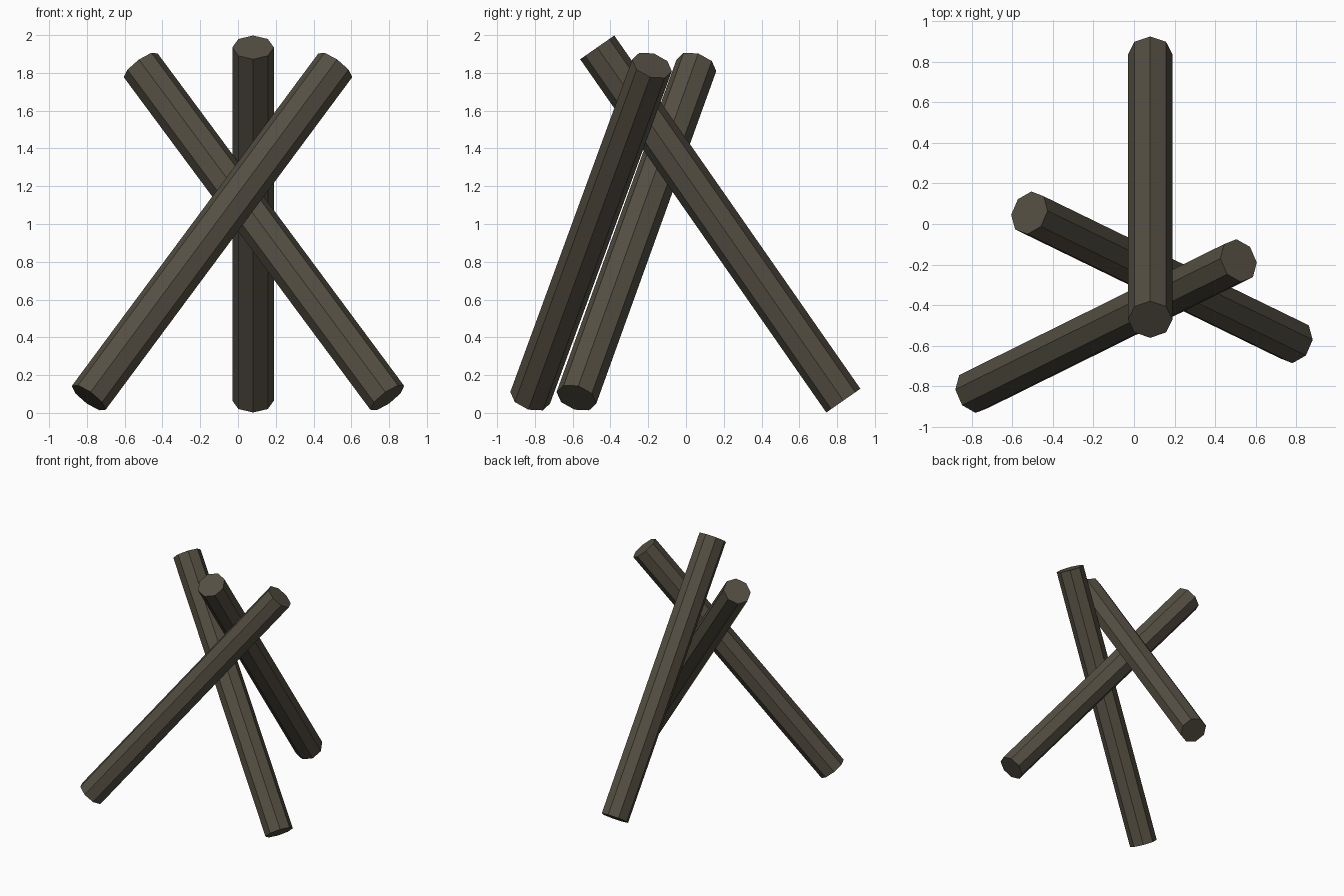
import bpy
from mathutils import Vector

if "Cube" in bpy.data.objects:
    bpy.data.objects.remove(bpy.data.objects["Cube"])

wood = bpy.data.materials.new("dark weathered wood")
wood.diffuse_color = (0.09, 0.078, 0.055, 1)
wood.use_nodes = True
wood.node_tree.nodes["Principled BSDF"].inputs["Base Color"].default_value = wood.diffuse_color


def pole(name, bottom, top, radius=0.11):
    """Eight-sided flat-shaded log running between two end centres."""
    a, b = Vector(bottom), Vector(top)
    axis = b - a
    bpy.ops.mesh.primitive_cylinder_add(vertices=8, radius=radius, depth=axis.length)
    ob = bpy.context.object
    ob.name = name
    ob.rotation_mode = 'QUATERNION'
    ob.rotation_quaternion = Vector((0, 0, 1)).rotation_difference(axis)
    ob.location = (a + b) / 2
    ob.data.materials.append(wood)


# Three crossed leaning logs
pole("back_log", (0.08, 0.833, 0.065), (0.08, -0.47, 1.935))
pole("front_left_log", (-0.79, -0.825, 0.08), (0.515, -0.18, 1.84))
pole("front_right_log", (0.79, -0.58, 0.08), (-0.515, 0.055, 1.84))
